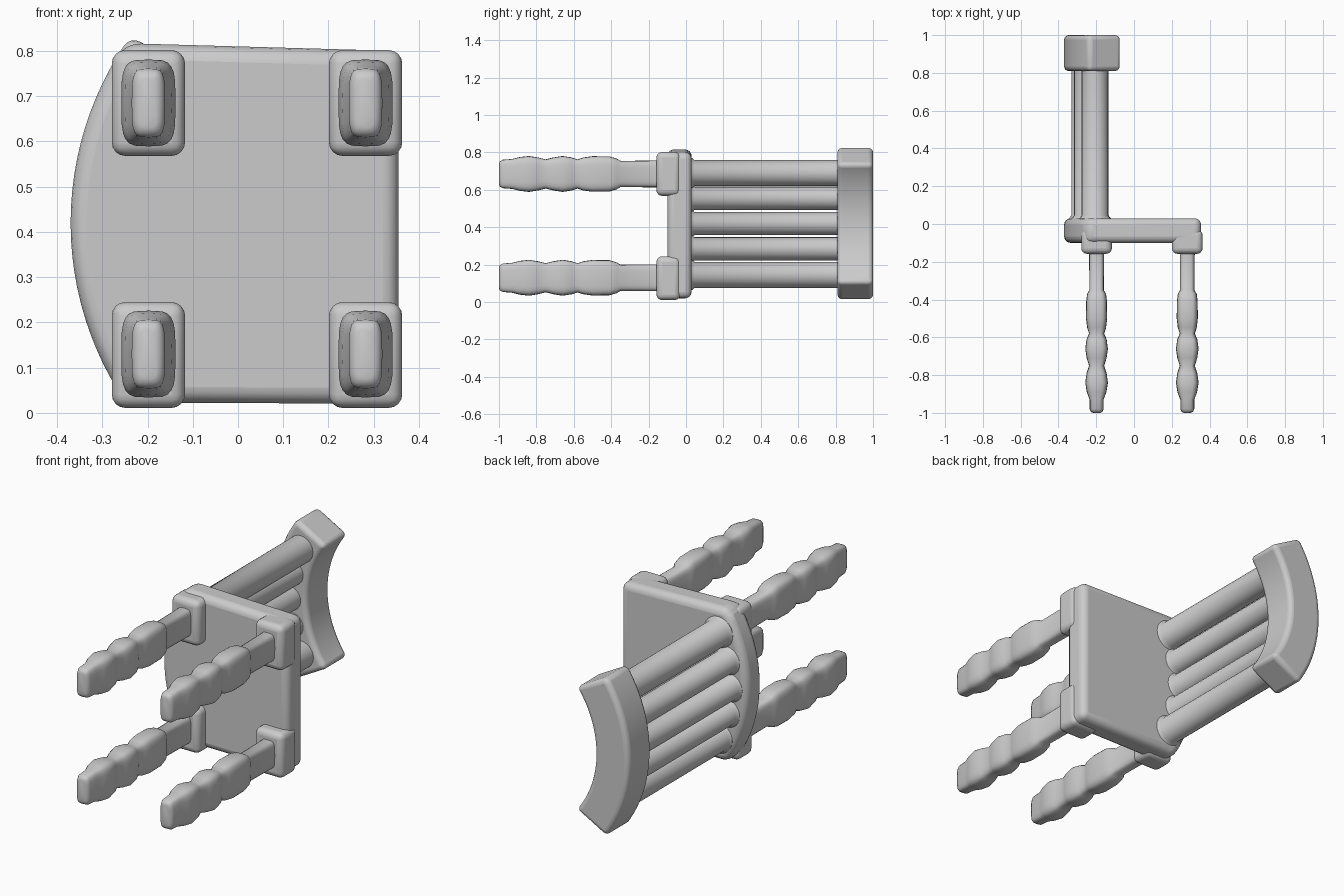
import bpy, bmesh, math

if "Cube" in bpy.data.objects:
    bpy.data.objects.remove(bpy.data.objects["Cube"])

grey = bpy.data.materials.new("plain grey")
grey.diffuse_color = (0.6, 0.6, 0.6, 1)
grey.use_nodes = True
grey.node_tree.nodes["Principled BSDF"].inputs["Base Color"].default_value = grey.diffuse_color

ARC_X, ARC_Z = 0.34, 0.42   # shared centre of the curved back


def finish(name, bm, bevel=0.0, segments=4, angle=40):
    bmesh.ops.recalc_face_normals(bm, faces=bm.faces[:])
    mesh = bpy.data.meshes.new(name)
    bm.to_mesh(mesh)
    bm.free()
    mesh.materials.append(grey)
    ob = bpy.data.objects.new(name, mesh)
    bpy.context.collection.objects.link(ob)
    if bevel:
        mod = ob.modifiers.new("round", 'BEVEL')
        mod.width = bevel
        mod.segments = segments
        mod.limit_method = 'ANGLE'
        mod.angle_limit = math.radians(35)
    bpy.ops.object.select_all(action='DESELECT')
    ob.select_set(True)
    bpy.context.view_layer.objects.active = ob
    bpy.ops.object.shade_smooth_by_angle(angle=math.radians(angle))
    return ob


def slab(name, outline, y0, y1, bevel):
    """Extrude an (x, z) outline along y and round its edges."""
    bm = bmesh.new()
    face = bm.faces.new([bm.verts.new((x, y0, z)) for x, z in outline])
    ext = bmesh.ops.extrude_face_region(bm, geom=[face])
    verts = [v for v in ext["geom"] if isinstance(v, bmesh.types.BMVert)]
    bmesh.ops.translate(bm, verts=verts, vec=(0, y1 - y0, 0))
    return finish(name, bm, bevel)


def loft(name, cx, cz, rings, power, n=24):
    """Skin superellipse rings given as (y, half width x, half width z)."""
    bm = bmesh.new()
    loops = []
    for y, hx, hz in rings:
        loop = []
        for i in range(n):
            a = 2 * math.pi * i / n
            c, s = math.cos(a), math.sin(a)
            x = math.copysign(abs(c) ** (2 / power), c) * hx
            z = math.copysign(abs(s) ** (2 / power), s) * hz
            loop.append(bm.verts.new((cx + x, y, cz + z)))
        loops.append(loop)
    for a, b in zip(loops, loops[1:]):
        for i in range(n):
            j = (i + 1) % n
            bm.faces.new((a[i], a[j], b[j], b[i]))
    bm.faces.new(loops[0])
    bm.faces.new(loops[-1])
    return finish(name, bm, angle=50)


def arc(radius, half_angle, steps=24):
    """Points (x, z) on the back curve, bottom to top."""
    angles = [math.radians(half_angle) * (2 * i / steps - 1) for i in range(steps + 1)]
    return [(ARC_X - radius * math.cos(a), ARC_Z + radius * math.sin(a)) for a in angles]


# seat with a bowed rear edge
seat_outline = arc(0.71, 34) + [(0.355, 0.80), (0.355, 0.02)]
slab("seat", seat_outline, -0.10, 0.03, 0.035)

# curved crest rail of the backrest
crest_outline = arc(0.71, 35.5) + arc(0.515, 38)[::-1]
slab("crest_rail", crest_outline, 0.81, 1.0, 0.025)

# five round spindles between seat and crest rail
for i, z in enumerate((0.145, 0.285, 0.42, 0.555, 0.69)):
    r = 0.07 if i in (0, 4) else 0.062
    x = ARC_X - math.sqrt(0.61 ** 2 - (z - ARC_Z) ** 2)
    loft(f"back_spindle_{i + 1}", x, z,
         [(-0.02, r, r), (0.03, r + 0.012, r + 0.012), (0.045, r, r), (0.85, r, r)], 2)

# turned legs, each with a mounting block under the seat
leg_rings = [(-0.12, 0.040, 0.072), (-0.35, 0.038, 0.070), (-0.37, 0.050, 0.082),
             (-0.41, 0.055, 0.094), (-0.50, 0.056, 0.095), (-0.55, 0.050, 0.088),
             (-0.58, 0.040, 0.078), (-0.61, 0.053, 0.088), (-0.66, 0.060, 0.096),
             (-0.71, 0.053, 0.088), (-0.75, 0.040, 0.078), (-0.79, 0.053, 0.088),
             (-0.84, 0.060, 0.096), (-0.89, 0.052, 0.090), (-0.93, 0.037, 0.080),
             (-0.98, 0.037, 0.076), (-0.995, 0.030, 0.068), (-1.0, 0.018, 0.055)]
for side, cx in (("rear", -0.198), ("front", 0.282)):
    for end, cz, bz in (("low", 0.13, 0.128), ("high", 0.685, 0.685)):
        loft(f"{side}_{end}_leg", cx, cz, leg_rings, 4)
        hx, hz = 0.081, 0.117
        slab(f"{side}_{end}_leg_block",
             [(cx - hx, bz - hz), (cx + hx, bz - hz), (cx + hx, bz + hz), (cx - hx, bz + hz)],
             -0.158, -0.03, 0.03)
